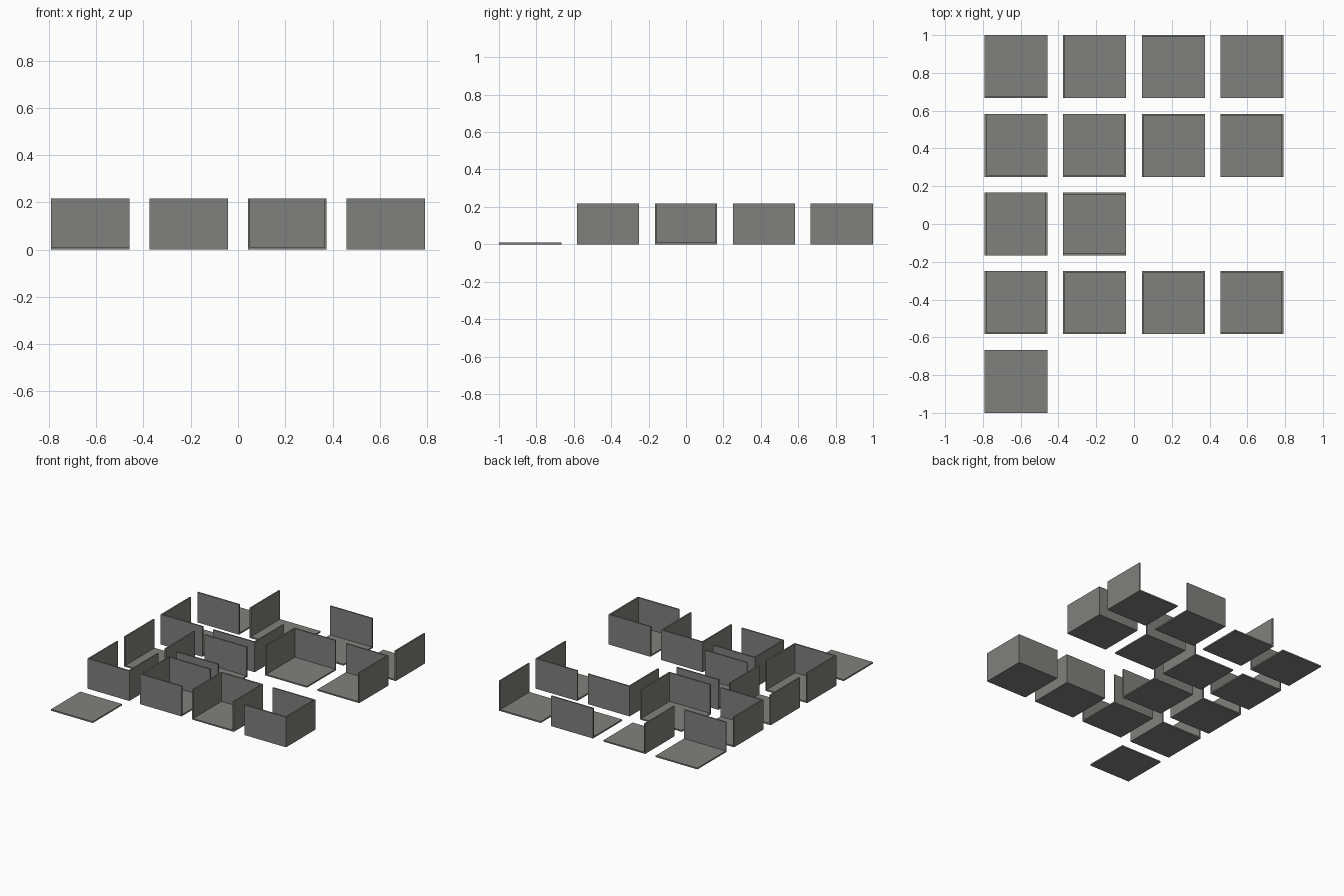
import bpy

if "Cube" in bpy.data.objects:
    bpy.data.objects.remove(bpy.data.objects["Cube"])

TILE = 1 / 3      # tile width
STEP = TILE * 1.25
THICK = 0.01      # floor and wall thickness
HEIGHT = 0.217    # wall height

grey = bpy.data.materials.new("stone_grey")
grey.diffuse_color = (0.216, 0.216, 0.212, 1)
grey.use_nodes = True
grey.node_tree.nodes["Principled BSDF"].inputs["Base Color"].default_value = grey.diffuse_color


def box(name, lo, hi):
    bpy.ops.mesh.primitive_cube_add(size=1, location=[(a + b) / 2 for a, b in zip(lo, hi)])
    ob = bpy.context.object
    ob.name = name
    ob.scale = [b - a for a, b in zip(lo, hi)]
    bpy.ops.object.transform_apply(location=False, rotation=False, scale=True)
    ob.data.materials.append(grey)


# Rows from back to front; each word lists the walled sides of one tile
# F front (-y), B back (+y), L left (-x), R right (+x), "-" none
ROWS = ["F L B R", "LF FR BL RB", "LR FB", "LFR LFB LBR BRF", "-"]
NAMES = {"F": "front", "B": "back", "L": "left", "R": "right"}
h = TILE / 2

for r, row in enumerate(ROWS):
    for c, sides in enumerate(row.split()):
        x, y = (c - 1.5) * STEP, (2 - r) * STEP
        tag = f"{r + 1}_{c + 1}"
        # Floor slab
        box(f"floor_{tag}", (x - h, y - h, 0), (x + h, y + h, THICK))
        # Walls standing on the floor edges; side walls stop at front/back walls
        y0 = y - h + (THICK if "F" in sides else 0)
        y1 = y + h - (THICK if "B" in sides else 0)
        spans = {
            "F": ((x - h, y - h), (x + h, y - h + THICK)),
            "B": ((x - h, y + h - THICK), (x + h, y + h)),
            "L": ((x - h, y0), (x - h + THICK, y1)),
            "R": ((x + h - THICK, y0), (x + h, y1)),
        }
        for s in sides.replace("-", ""):
            lo, hi = spans[s]
            box(f"{NAMES[s]}_wall_{tag}", (*lo, THICK), (*hi, HEIGHT))
